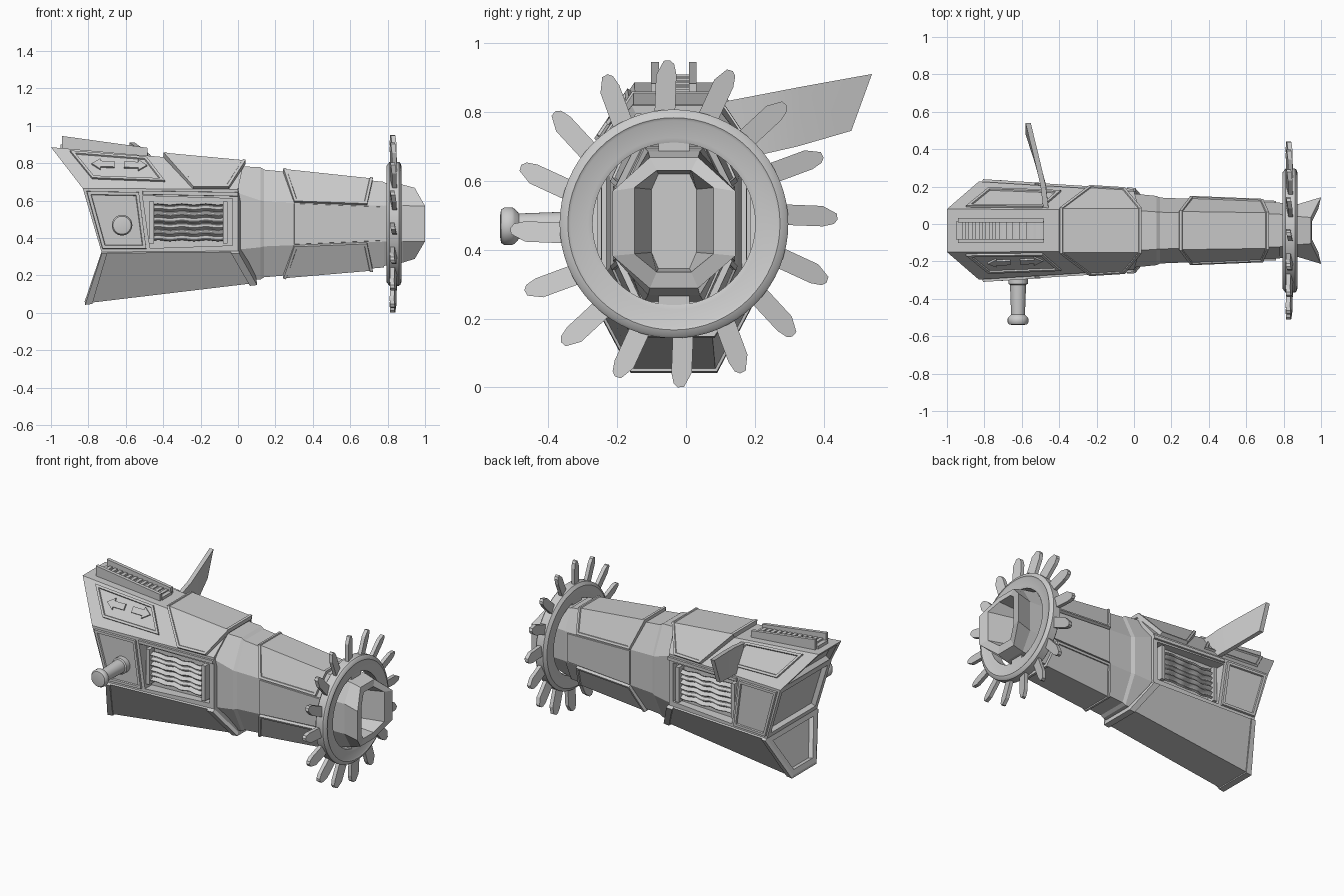
import bpy, bmesh, math
from mathutils import Vector

if "Cube" in bpy.data.objects:
    bpy.data.objects.remove(bpy.data.objects["Cube"])

YC, ZC = -0.035, 0.475     # symmetry plane and barrel axis height

def finish(name, bm, smooth=False, recalc=True):
    if recalc:
        bmesh.ops.recalc_face_normals(bm, faces=bm.faces[:])
    me = bpy.data.meshes.new(name)
    bm.to_mesh(me)
    bm.free()
    ob = bpy.data.objects.new(name, me)
    bpy.context.collection.objects.link(ob)
    ob.location.y = YC
    bpy.ops.object.select_all(action='DESELECT')
    ob.select_set(True)
    bpy.context.view_layer.objects.active = ob
    if smooth:
        bpy.ops.object.shade_smooth_by_angle(angle=math.radians(35))
    return ob

def bridge(bm, rings, closed=False):
    n = len(rings[0])
    for a, b in list(zip(rings, rings[1:])) + ([(rings[-1], rings[0])] if closed else []):
        for i in range(n):
            j = (i + 1) % n
            bm.faces.new((a[i], a[j], b[j], b[i]))
    if not closed:
        bm.faces.new(rings[0])
        bm.faces.new(rings[-1])

def solid(name, point_rings, smooth=False, closed=False):
    bm = bmesh.new()
    bridge(bm, [[bm.verts.new(p) for p in r] for r in point_rings], closed)
    return finish(name, bm, smooth)

def loft(name, sections):
    """Each section is four (x, half_width, z) levels, mirrored to an octagon."""
    return solid(name, [s + [(x, -y, z) for x, y, z in reversed(s)] for s in sections])

def prism(bm, pts, offset):
    bridge(bm, [[bm.verts.new(p) for p in pts],
                [bm.verts.new(Vector(p) + Vector(offset)) for p in pts]])

def box(bm, lo, hi):
    prism(bm, [(lo[0], lo[1], lo[2]), (hi[0], lo[1], lo[2]), (hi[0], hi[1], lo[2]),
               (lo[0], hi[1], lo[2])], (0, 0, hi[2] - lo[2]))

def lathe(name, profile, place, seg, closed=False):
    return solid(name, [[place(t, r, 2 * math.pi * i / seg) for i in range(seg)]
                        for t, r in profile], True, closed)

def at(secs, lev, x):
    (x0, y0, z0), (x1, y1, z1) = secs[0][lev], secs[1][lev]
    f = (x - x0) / (x1 - x0)
    return y0 + (y1 - y0) * f, z0 + (z1 - z0) * f

def half(secs, x, z):
    """Half width of a lofted body at (x, z)."""
    lv = [at(secs, i, x) for i in range(4)]
    i = 0 if z > lv[1][1] else (1 if z > lv[2][1] else 2)
    (ya, za), (yb, zb) = lv[i], lv[i + 1]
    return ya + (yb - ya) * (z - za) / (zb - za)

def shell(name, faces, t, frame=0.0, sink=0.0):
    """Raised plate on a surface, with an optional border frame."""
    bm = bmesh.new()
    for f in faces:
        bm.faces.new([bm.verts.new(p) for p in f])
    bmesh.ops.remove_doubles(bm, verts=bm.verts[:], dist=1e-5)
    bm.normal_update()
    fs = bm.faces[:]
    for f in fs:
        c = f.calc_center_median() - Vector((0, 0, ZC))
        c.x = 0
        if f.normal.dot(c) < 0:
            f.normal_flip()
    for thick, depth in [(0.001, t)] + ([(frame, 0), (0.003, -sink)] if frame else []):
        bm.normal_update()
        bmesh.ops.inset_region(bm, faces=fs, thickness=thick, depth=depth,
                               use_even_offset=True, use_boundary=True)
    return finish(name, bm, recalc=False)

def plates(name, secs, pts, t, frame=0.0, sink=0.0, sides=(1, -1)):
    shell(name, [[(x, s * half(secs, x, z), z) for x, z in pts] for s in sides], t, frame, sink)

def saddle(name, secs, mid, side, xm, xs, t, frame=0.0, sink=0.0):
    """Plate folded over the top or bottom from shoulder to shoulder."""
    rows = []
    for k in (0, 1):
        (ym, zm), (ys, zs) = at(secs, mid, xm[k]), at(secs, side, xs[k])
        rows.append([(xs[k], ys, zs), (xm[k], ym, zm), (xm[k], -ym, zm), (xs[k], -ys, zs)])
    shell(name, [(rows[0][i], rows[0][i + 1], rows[1][i + 1], rows[1][i])
                 for i in range(3)], t, frame, sink)

# rear housing: its back is three flat faces, each with a sunken panel
H = ([(-1.0, .115, .885), (-.83, .262, .665), (-.73, .255, .325), (-.82, .115, .06)],
     [(.03, .11, .795), (0, .21, .66), (0, .21, .33), (.10, .105, .17)])
bm = bmesh.new()
v = [[bm.verts.new(p) for p in s + [(x, -y, z) for x, y, z in reversed(s)]] for s in H]
for i in range(8):
    j = (i + 1) % 8
    bm.faces.new((v[0][i], v[0][j], v[1][j], v[1][i]))
bm.faces.new(v[1])
back = [bm.faces.new((v[0][i], v[0][i + 1], v[0][6 - i], v[0][7 - i])) for i in range(3)]
bmesh.ops.recalc_face_normals(bm, faces=bm.faces[:])
for thick, depth in ((.03, 0), (.004, -.03)):
    bmesh.ops.inset_individual(bm, faces=back, thickness=thick, depth=depth, use_even_offset=True)
housing = finish("rear_housing", bm)

# side windows cut into the housing
bm = bmesh.new()
for s in (1, -1):
    prism(bm, [(x, s * .17, z) for x, z in
               ((-.51, .625), (-.03, .61), (-.03, .36), (-.47, .345))], (0, s * .2, 0))
cutter = finish("window_cutter", bm)
cutter.hide_render = True
mod = housing.modifiers.new("windows", 'BOOLEAN')
mod.operation, mod.object, mod.solver = 'DIFFERENCE', cutter, 'EXACT'
bpy.context.view_layer.objects.active = housing
bpy.ops.object.modifier_apply(modifier="windows")
bpy.data.objects.remove(cutter)

# pleated bellows inside the windows, with end bars
bm = bmesh.new()
NX, NZ = 28, 40
for s in (1, -1):
    g = [[bm.verts.new((-.46 + .40 * i / NX,
                        s * (.198 + .012 * math.sin(math.pi * 12 * k / NZ) + .003 * math.sin(i * .9)),
                        .385 + .195 * k / NZ + .003 * math.sin(i * .7)))
          for k in range(NZ + 1)] for i in range(NX + 1)]
    for i in range(NX):
        for k in range(NZ):
            f = [g[i][k], g[i + 1][k], g[i + 1][k + 1], g[i][k + 1]]
            bm.faces.new(f if s < 0 else f[::-1])
finish("bellows", bm, True, recalc=False)
bm = bmesh.new()
for s in (1, -1):
    for x in (-.475, -.08):
        ys = sorted((s * .165, s * .222))
        box(bm, (x, ys[0], .37), (x + .025, ys[1], .595))
finish("bellows_end_bars", bm)

# framed panels, arrows and folded plates on the housing
plates("upper_panel", H, [(-.90, .862), (-.49, .83), (-.39, .70), (-.78, .715)], .012, .014, .008)
plates("side_panel", H, [(-.81, .65), (-.53, .645), (-.49, .342), (-.725, .342)], .014, .016, .009)
plates("window_sill", H, [(-.51, .652), (0, .645), (0, .622), (-.51, .632)], .012)
arrow = [(.065, 0), (.015, .03), (.015, .016), (-.06, .016), (-.06, -.016), (.015, -.016), (.015, -.03)]
for n, x, d in (("arrow_left", -.72, -1), ("arrow_right", -.55, 1)):
    plates(n, H, [(x + d * a, .787 + b - .03 * (x + d * a + .65)) for a, b in arrow], .014,
           sides=(-1,))
saddle("front_hood", H, 0, 1, (-.40, .04), (-.24, -.05), .024, .014, .006)
saddle("lower_shell", H, 3, 2, (-.81, .09), (-.72, 0), .010)
saddle("lower_front_band", H, 3, 2, (.06, .10), (-.04, .005), .022)
saddle("lower_rear_band", H, 3, 2, (-.82, -.78), (-.73, -.70), .018)

# top rail with slats
bm = bmesh.new()
for y in (-.066, .044):
    prism(bm, [(-.94, y, .86), (-.94, y, .945), (-.485, y, .882), (-.485, y, .82)], (0, .022, 0))
prism(bm, [(-.95, -.05, .86), (-.95, -.05, .90), (-.48, -.05, .857), (-.48, -.05, .82)], (0, .1, 0))
for i in range(12):
    x = -.92 + i * .036
    z = .89 - .105 * (x + .94)
    box(bm, (x, -.046, z - .02), (x + .022, .046, z + .02))
finish("top_rail", bm)

# neck and tapering barrel
B = ([(.14, .098, .765), (.14, .176, .595), (.14, .176, .355), (.14, .098, .19)],
     [(.78, .088, .70), (.78, .15, .572), (.78, .15, .38), (.78, .088, .242)])
loft("barrel", [[(-.03, .11, .785), (-.03, .20, .65), (-.03, .20, .335), (-.03, .105, .17)],
                [(.12, .10, .778), (.12, .185, .60), (.12, .185, .35), (.12, .10, .178)], *B])
saddle("barrel_top_plate", B, 0, 1, (.24, .72), (.30, .69), .018, .014, .007)
saddle("barrel_bottom_plate", B, 3, 2, (.24, .72), (.30, .69), .018, .014, .007)
plates("barrel_side_plate", B, [(.30, .585), (.76, .567), (.76, .385), (.30, .365)], .008)

# muzzle with flared sides and a deep bore
loft("muzzle", [
    [(.74, .09, .70), (.74, .15, .573), (.74, .15, .38), (.74, .09, .243)],
    [(.88, .075, .685), (.88, .142, .573), (.88, .142, .38), (.88, .075, .268)],
    [(.945, .07, .668), (1.0, .178, .57), (1.0, .178, .382), (.945, .07, .288)],
    [(.953, .05, .63), (.985, .115, .58), (.985, .115, .388), (.953, .05, .335)],
    [(.82, .045, .62), (.82, .065, .575), (.82, .065, .392), (.82, .045, .345)]])

# ring around the muzzle, its blades and mounts
lathe("blade_ring", [(.80, .236), (.795, .25), (.795, .312), (.81, .332), (.86, .332),
                     (.868, .325), (.875, .308), (.870, .30), (.870, .25), (.865, .236)],
      lambda t, r, a: (t, r * math.cos(a), ZC + r * math.sin(a)), 64, True)
bm = bmesh.new()
outline = [(.31, -.03), (.43, -.045), (.462, -.041), (.474, -.030), (.474, -.012), (.435, .014),
           (.31, .03)]
for i in range(16):
    a = math.radians(5 + 22.5 * i)
    c, s = math.cos(a), math.sin(a)
    prism(bm, [(.82 + .2 * t, r * c - t * s, ZC + r * s + t * c) for r, t in outline], (.024, 0, 0))
finish("ring_blades", bm)
bm = bmesh.new()
box(bm, (.80, -.045, .67), (.865, .045, .73))
box(bm, (.80, -.045, .22), (.865, .045, .28))
finish("ring_mounts", bm)

# side crank handle
lathe("side_handle", [(-.25, .052), (-.285, .052), (-.29, .043), (-.45, .037), (-.462, .050),
                      (-.47, .055), (-.492, .055), (-.502, .048), (-.505, .03)],
      lambda t, r, a: (-.62 + r * math.cos(a), t, .468 + r * math.sin(a)), 32)

# swept sight fin on the far side
fin = ((-.485, .12, .825, .15, .655), (-.50, .24, .848, .25, .675),
       (-.53, .37, .873, .36, .70), (-.58, .575, .91, .515, .745))
solid("sight_fin", [[(x, yt, zt), (x + .028, yt, zt), (x + .028, yb, zb), (x, yb, zb)]
                    for x, yt, zt, yb, zb in fin], True)
